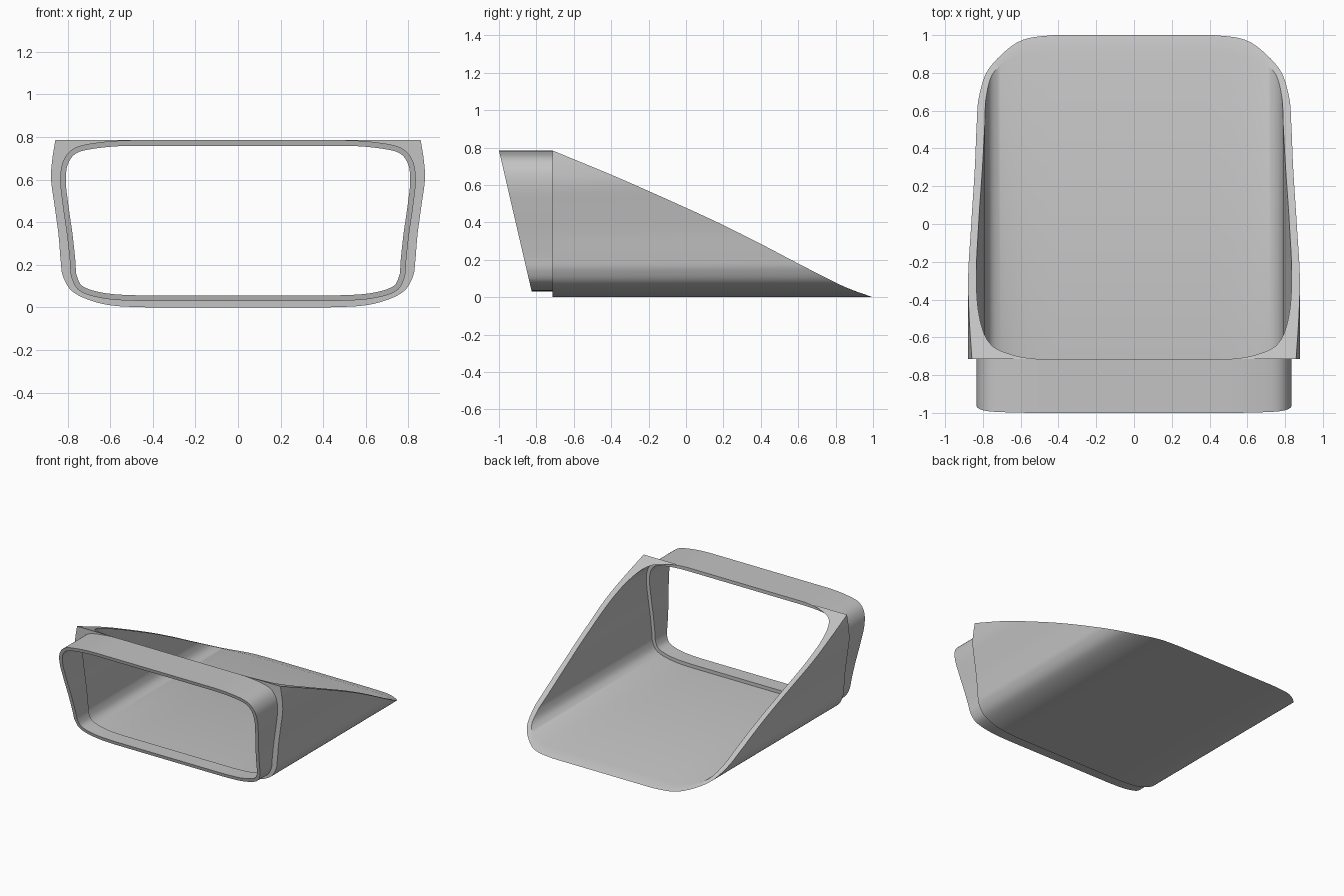
import bpy
import bmesh
from mathutils import Vector

if "Cube" in bpy.data.objects:
    bpy.data.objects.remove(bpy.data.objects["Cube"])

STEPS = 6        # samples between neighbouring profile points
TOP = 0.785      # height of the flat top
JOIN = -0.715    # where collar meets scoop

grey = bpy.data.materials.new("plain grey")
grey.use_nodes = True
grey.diffuse_color = (0.55, 0.55, 0.55, 1)
grey.node_tree.nodes["Principled BSDF"].inputs["Base Color"].default_value = grey.diffuse_color


def spline(points):
    """Smooth path through the points, as (x, z) vectors."""
    p = [Vector(q) for q in points]
    p = [2 * p[0] - p[1]] + p + [2 * p[-1] - p[-2]]
    path = []
    for a, b, c, d in zip(p, p[1:], p[2:], p[3:]):
        for i in range(STEPS):
            t = i / STEPS
            path.append(0.5 * (2 * b + (c - a) * t + (2 * a - 5 * b + 4 * c - d) * t * t
                               + (3 * b - a - 3 * c + d) * t ** 3))
    return path + [p[-2]]


def mirrored(half, low):
    """Closed loop from the +x half, running bottom centre to top centre."""
    half = [Vector((q.x, min(max(q.y, low), TOP))) for q in half]
    return half + [Vector((-q.x, q.y)) for q in half[-2:0:-1]]


def inset(loop, distance):
    """Move a counter-clockwise loop inward along its normals."""
    result = []
    for i, q in enumerate(loop):
        d = (loop[(i + 1) % len(loop)] - loop[i - 1]).normalized()
        result.append(q + distance * Vector((-d.y, d.x)))
    return result


def tube(name, outer, inner, front, back):
    """Hollow wall between two loops; front and back give y for a height."""
    bm = bmesh.new()
    rings = [[bm.verts.new((q.x, end(q.y), q.y)) for q in loop]
             for loop, end in ((outer, front), (outer, back), (inner, back), (inner, front))]
    n = len(outer)
    for r, s in zip(rings, rings[1:] + rings[:1]):
        for i in range(n):
            j = (i + 1) % n
            bm.faces.new((r[i], r[j], s[j], s[i]))
    bmesh.ops.remove_doubles(bm, verts=bm.verts, dist=0.00001)
    bmesh.ops.delete(bm, geom=[e for e in bm.edges if not e.link_faces], context='EDGES')
    bmesh.ops.recalc_face_normals(bm, faces=bm.faces)
    mesh = bpy.data.meshes.new(name)
    bm.to_mesh(mesh)
    bm.free()
    mesh.materials.append(grey)
    obj = bpy.data.objects.new(name, mesh)
    bpy.context.collection.objects.link(obj)
    bpy.ops.object.select_all(action='DESELECT')
    obj.select_set(True)
    bpy.context.view_layer.objects.active = obj
    bpy.ops.object.shade_smooth_by_angle(angle=0.5)
    return obj


# Opening profile, shared by the scoop's inside and the collar's outside
opening = mirrored(spline([
    (0, 0.03), (0.25, 0.03), (0.45, 0.03), (0.62, 0.04), (0.74, 0.075), (0.782, 0.14),
    (0.79, 0.22), (0.803, 0.34), (0.823, 0.48), (0.835, 0.6), (0.82, 0.69),
    (0.765, 0.75), (0.65, 0.775), (0.5, TOP), (0.25, TOP), (0, TOP)]), 0.03)

# Scoop outside: curved wall up to a sharp corner, then straight along the top
wall = spline([
    (0, 0), (0.22, 0), (0.42, 0), (0.62, 0.013), (0.765, 0.065), (0.82, 0.14),
    (0.833, 0.22), (0.843, 0.34), (0.862, 0.48), (0.878, 0.6), (0.873, 0.69), (0.858, TOP)])
for x0, x1 in ((0.858, 0.7), (0.7, 0.5), (0.5, 0.25), (0.25, 0)):
    wall += [Vector((x0 + (x1 - x0) * i / STEPS, TOP)) for i in range(1, STEPS + 1)]
shell = mirrored(wall, 0)

# Gently curved slope that trims the scoop, as (y, z)
SLOPE = spline([(1, 0), (0.9, 0.034), (0.8, 0.078), (0.6, 0.18), (0.4, 0.285),
                (0.2, 0.385), (0, 0.478), (-0.36, 0.638), (JOIN, TOP)])


def slope_y(z):
    for a, b in zip(SLOPE, SLOPE[1:]):
        if z <= b.y:
            return a.x + (b.x - a.x) * (z - a.y) / (b.y - a.y)
    return JOIN


def slanted_front(z):
    return -0.825 - 0.175 * (z - 0.03) / (TOP - 0.03)


tube("scoop_body", shell, opening, lambda z: JOIN, slope_y)
tube("front_collar", opening, inset(opening, 0.026), slanted_front, lambda z: JOIN)
